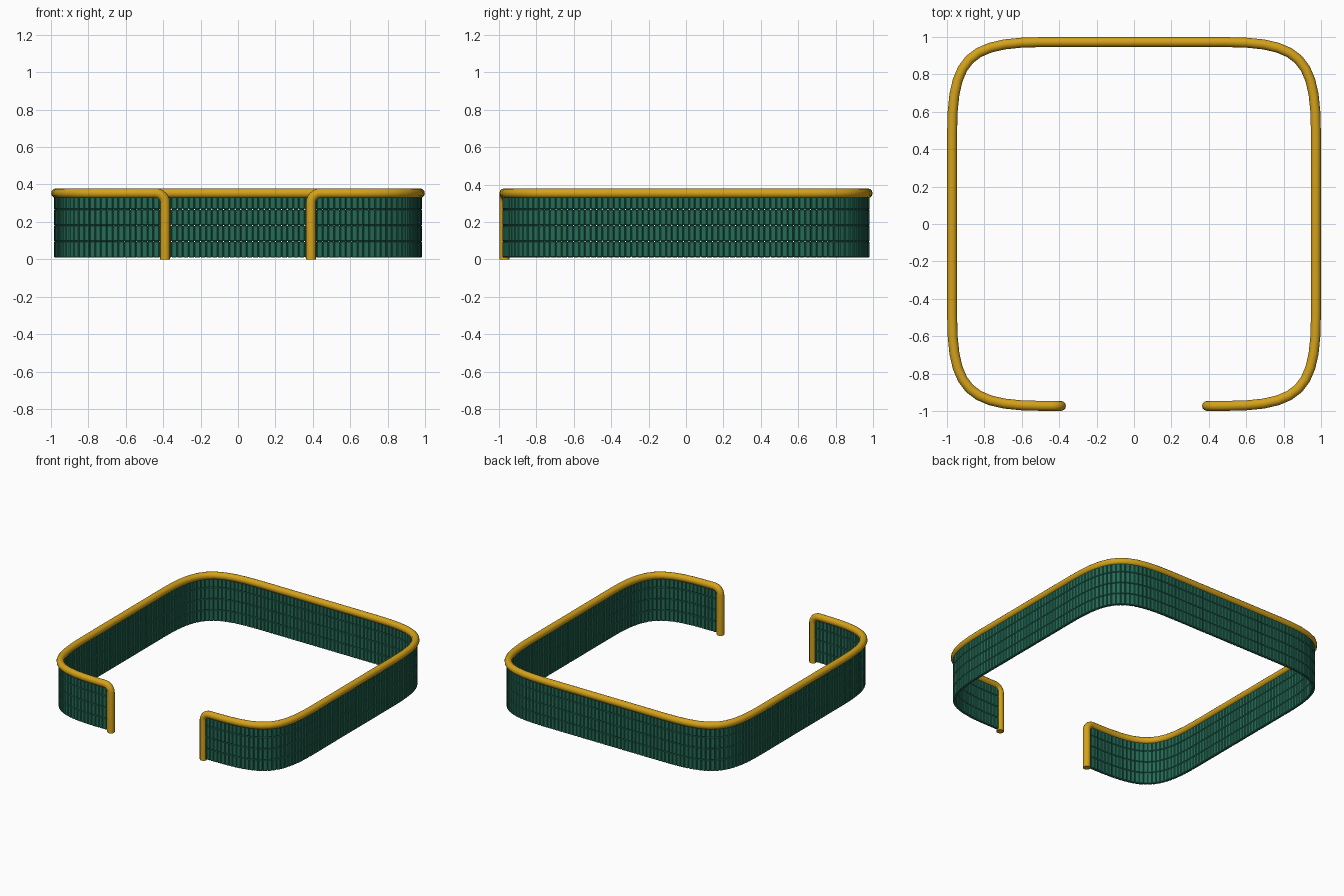
import bpy, bmesh
from math import atan2
from mathutils import Vector, Matrix

cube = bpy.data.objects.get("Cube")
if cube:
    bpy.data.objects.remove(cube, do_unlink=True)


def material(name, rgb):
    m = bpy.data.materials.new(name)
    m.use_nodes = True
    color = (*rgb, 1)
    m.diffuse_color = color
    m.node_tree.nodes["Principled BSDF"].inputs["Base Color"].default_value = color
    return m


def add_object(name, mesh, mat):
    ob = bpy.data.objects.new(name, mesh)
    bpy.context.collection.objects.link(ob)
    mesh.materials.clear()
    mesh.materials.append(mat)
    return ob


gold = material("golden yellow", (0.66, 0.36, 0.010))
green = material("dark green", (0.018, 0.150, 0.094))

HALF = 0.971       # centre line of each side
CORNER = 0.48      # length of the corner easing
PULL = 0.817       # how squarely the corner turns
OPEN = 0.39        # half of the front opening
RAIL_R = 0.0265
RAIL_Z = 0.353
WALL_Z = 0.01
ROWS = 4


def bezier(a, b, c, d, steps):
    pts = []
    for i in range(steps + 1):
        t = i / steps
        s = 1 - t
        pts.append(a * s**3 + b * 3*s*s*t + c * 3*s*t*t + d * t**3)
    return pts


def corner(sx, sy, along_x_first, steps):
    tip = Vector((sx * HALF, sy * HALF, 0))
    a = tip - Vector((sx * CORNER, 0, 0))
    d = tip - Vector((0, sy * CORNER, 0))
    if not along_x_first:
        a, d = d, a
    return bezier(a, a.lerp(tip, PULL), d.lerp(tip, PULL), d, steps)


def plan_path(steps):
    """Open loop from the left front end round the back to the right front end."""
    return ([Vector((OPEN, -HALF, 0))]
            + corner(1, -1, True, steps) + corner(1, 1, False, steps)
            + corner(-1, 1, True, steps) + corner(-1, -1, False, steps)
            + [Vector((-OPEN, -HALF, 0))])


# Top rail with a post bent down at each end
BEND = 0.05
up = Vector((0, 0, RAIL_Z))


def post(side):
    foot = Vector((side * OPEN, -HALF, 0))
    top = foot + up
    low = top - Vector((0, 0, BEND))
    out = top + Vector((side * BEND, 0, 0))
    return [foot] + bezier(low, low.lerp(top, 0.55), out.lerp(top, 0.55), out, 6)


path = post(1) + [p + up for p in plan_path(10)[1:-1]] + post(-1)[::-1]
curve = bpy.data.curves.new("rail_curve", "CURVE")
curve.dimensions = "3D"
curve.bevel_depth = RAIL_R
curve.bevel_resolution = 4
curve.use_fill_caps = True
spline = curve.splines.new("POLY")
spline.points.add(len(path) - 1)
for point, co in zip(spline.points, path):
    point.co = (*co, 1)
helper = bpy.data.objects.new("rail_curve", curve)
bpy.context.collection.objects.link(helper)
bpy.context.view_layer.update()
rail_mesh = bpy.data.meshes.new_from_object(
    helper.evaluated_get(bpy.context.evaluated_depsgraph_get()))
bpy.data.objects.remove(helper, do_unlink=True)
rail = add_object("rail_and_posts", rail_mesh, gold)
bpy.ops.object.select_all(action="DESELECT")
rail.select_set(True)
bpy.context.view_layer.objects.active = rail
bpy.ops.object.shade_smooth_by_angle(angle=0.9)

# Wall: bevelled blocks in rows, spaced evenly along the plan path
line = plan_path(24)
lengths = [(b - a).length for a, b in zip(line, line[1:])]
columns = round(sum(lengths) / 0.031)
pitch = sum(lengths) / columns


def at(distance):
    for a, b, length in zip(line, line[1:], lengths):
        if distance <= length and length > 0:
            return a.lerp(b, distance / length)
        distance -= length
    return line[-1].copy()


row_h = (RAIL_Z - WALL_Z) / ROWS
bm = bmesh.new()
bmesh.ops.create_cube(bm, size=1,
                      matrix=Matrix.Diagonal((pitch, 0.022, row_h, 1)))
bmesh.ops.bevel(bm, geom=bm.edges[:], offset=0.004, segments=1, affect="EDGES")
block = bpy.data.meshes.new("block")
bm.to_mesh(block)
bm.free()

bm = bmesh.new()
for i in range(columns):
    a, b = at(i * pitch), at((i + 1) * pitch)
    turn = Matrix.Rotation(atan2(b.y - a.y, b.x - a.x), 4, "Z")
    for row in range(ROWS):
        place = (a + b) / 2 + Vector((0, 0, WALL_Z + (row + 0.5) * row_h))
        start = len(bm.verts)
        bm.from_mesh(block)
        bm.verts.ensure_lookup_table()
        bmesh.ops.transform(bm, matrix=Matrix.Translation(place) @ turn,
                            verts=bm.verts[start:])
wall_mesh = bpy.data.meshes.new("wall_blocks")
bm.to_mesh(wall_mesh)
bm.free()
bpy.data.meshes.remove(block)
add_object("wall_blocks", wall_mesh, green)
